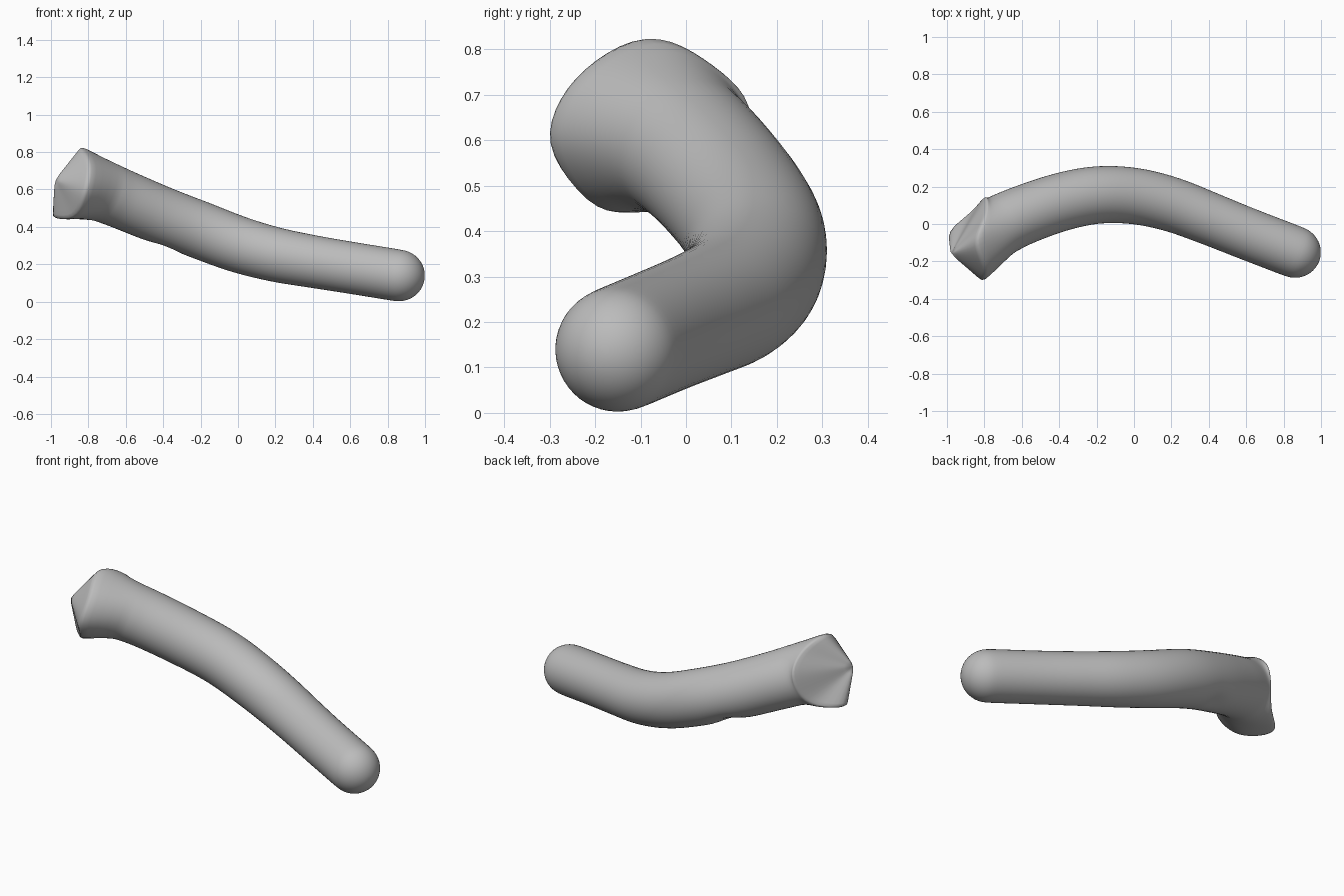
import bpy, bmesh, math
from mathutils import Vector

if "Cube" in bpy.data.objects:
    bpy.data.objects.remove(bpy.data.objects["Cube"])

SIDES = 24
UP = Vector((0, 0, 1))


def spline(p0, p1, p2, p3, t):
    return 0.5 * (2 * p1 + (p2 - p0) * t + (2 * p0 - 5 * p1 + 4 * p2 - p3) * t * t
                  + (3 * p1 - p0 - 3 * p2 + p3) * t ** 3)


def section(centre, tangent, radius):
    """Circle of points across the tube, starting at the top, turning to the back."""
    up = (UP - tangent * UP.dot(tangent)).normalized()
    side = tangent.cross(up)
    return [centre + radius * (math.cos(a) * up + math.sin(a) * side)
            for a in (math.tau * i / SIDES for i in range(SIDES))]


# Centre line, from the round end to the flared end: x, y, z, radius
path = [Vector(p) for p in (
    (0.86, -0.15, 0.14, 0.14), (0.6, -0.05, 0.182, 0.14), (0.4, 0.03, 0.215, 0.142),
    (0.2, 0.105, 0.252, 0.147), (0, 0.15, 0.307, 0.152), (-0.2, 0.155, 0.382, 0.155),
    (-0.4, 0.115, 0.457, 0.157), (-0.6, 0.045, 0.54, 0.16), (-0.72, -0.01, 0.59, 0.165))]
ends = [2 * path[0] - path[1]] + path + [2 * path[-1] - path[-2]]
samples = [spline(*ends[i:i + 4], k / 4) for i in range(len(path) - 1) for k in range(4)]
samples.append(path[-1])

rings = []
# Round end
start = samples[0].to_3d()
first = (samples[1].to_3d() - start).normalized()
radius = samples[0].w
for k in range(1, 7):
    a = math.pi / 2 * k / 7
    rings.append(section(start - first * radius * math.cos(a), first, radius * math.sin(a)))
# Tube, with a small dent low on the back of the bend
dent = Vector((-0.4, 0.17, 0.31))
for i, s in enumerate(samples):
    before, after = samples[max(i - 1, 0)], samples[min(i + 1, len(samples) - 1)]
    centre = s.to_3d()
    ring = section(centre, (after - before).to_3d().normalized(), s.w)
    rings.append([p + (centre - p) * 0.2 * math.exp(-((p - dent).length / 0.06) ** 2)
                  for p in ring])

# Flared rim, an irregular loop from the top round the back
rim = [Vector(p) for p in (
    (-0.84, -0.09, 0.835), (-0.79, 0.06, 0.77), (-0.79, 0.15, 0.66), (-0.86, 0.08, 0.485),
    (-1.0, -0.06, 0.45), (-0.88, -0.2, 0.445), (-0.81, -0.31, 0.59), (-0.79, -0.25, 0.74))]
n = len(rim)
rim_ring = [spline(rim[i - 1], rim[i], rim[(i + 1) % n], rim[(i + 2) % n], k / 3)
            for i in range(n) for k in range(3)]
rings.append([a.lerp(b, 0.6) for a, b in zip(rings[-1], rim_ring)])
rings.append(rim_ring)
# Faceted cap rising to an off-centre ridge
peak = Vector((-0.98, -0.16, 0.65))
for t in (0.08, 0.4, 0.75):
    rings.append([p.lerp(peak, t) for p in rim_ring])

# Skin the rings
bm = bmesh.new()
loops = [[bm.verts.new(p) for p in ring] for ring in rings]
for a, b in zip(loops, loops[1:]):
    for i in range(SIDES):
        j = (i + 1) % SIDES
        bm.faces.new((a[i], a[j], b[j], b[i]))
for loop, tip in ((loops[0], start - first * radius), (loops[-1], peak)):
    v = bm.verts.new(tip)
    for i in range(SIDES):
        bm.faces.new((loop[i], loop[(i + 1) % SIDES], v))
bmesh.ops.recalc_face_normals(bm, faces=bm.faces)
for f in bm.faces:
    f.smooth = True
mesh = bpy.data.meshes.new("curved_tube")
bm.to_mesh(mesh)
bm.free()

tube = bpy.data.objects.new("curved_tube", mesh)
bpy.context.collection.objects.link(tube)
tube.modifiers.new("smooth", 'SUBSURF').levels = 1

# Plain grey
grey = bpy.data.materials.new("plain_grey")
grey.use_nodes = True
colour = (0.5, 0.5, 0.5, 1)
grey.diffuse_color = colour
grey.node_tree.nodes["Principled BSDF"].inputs["Base Color"].default_value = colour
mesh.materials.append(grey)
